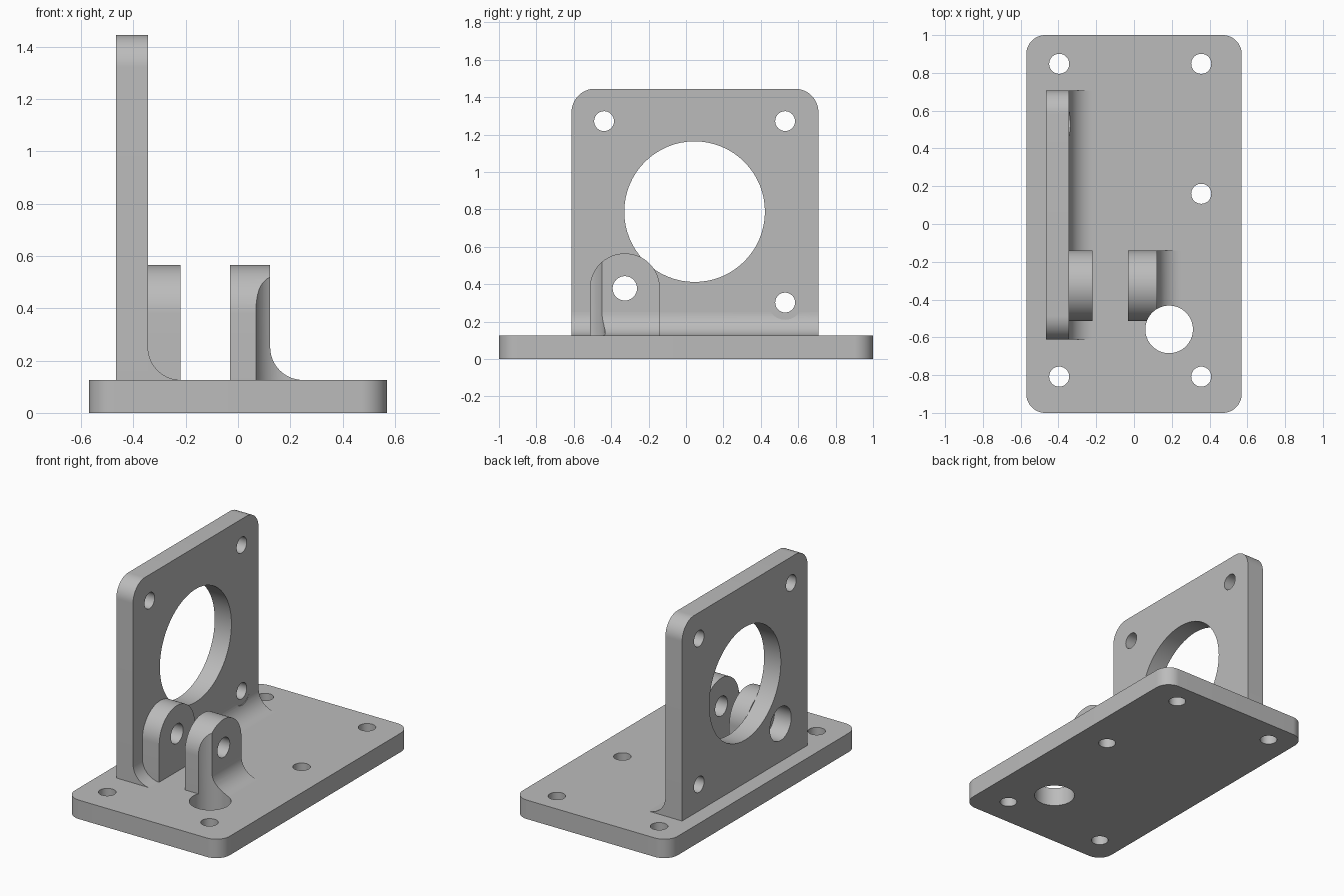
import bpy
import bmesh
from math import cos, sin, radians, pi

if "Cube" in bpy.data.objects:
    bpy.data.objects.remove(bpy.data.objects["Cube"])

grey = bpy.data.materials.new("plain grey")
grey.use_nodes = True
COLOUR = (0.5, 0.5, 0.5, 1)
grey.diffuse_color = COLOUR
grey.node_tree.nodes["Principled BSDF"].inputs["Base Color"].default_value = COLOUR


def arc(u, v, r, start, end, steps=16):
    """Points on an arc, angles in degrees."""
    angles = [radians(start + (end - start) * i / steps) for i in range(steps + 1)]
    return [(u + r * cos(a), v + r * sin(a)) for a in angles]


def place(axis, u, v, d):
    return {"x": (d, u, v), "y": (u, d, v), "z": (u, v, d)}[axis]


def extrude(name, outline, axis, low, high):
    """Solid made by sweeping a flat outline along one axis."""
    bm = bmesh.new()
    face = bm.faces.new([bm.verts.new(place(axis, u, v, low)) for u, v in outline])
    moved = bmesh.ops.extrude_face_region(bm, geom=[face])["geom"]
    verts = [g for g in moved if isinstance(g, bmesh.types.BMVert)]
    bmesh.ops.translate(bm, verts=verts, vec=place(axis, 0, 0, high - low))
    bmesh.ops.recalc_face_normals(bm, faces=bm.faces)
    mesh = bpy.data.meshes.new(name)
    bm.to_mesh(mesh)
    bm.free()
    mesh.materials.append(grey)
    obj = bpy.data.objects.new(name, mesh)
    bpy.context.collection.objects.link(obj)
    return obj


def drill(obj, axis, u, v, r, low=-3, high=3):
    """Cut a round hole through a part."""
    ring = arc(u, v, r, 0, 360, 64)[:-1]
    cutter = extrude("hole_cutter", ring, axis, low, high)
    mod = obj.modifiers.new("hole", "BOOLEAN")
    mod.operation, mod.solver, mod.object = "DIFFERENCE", "EXACT", cutter
    bpy.context.view_layer.update()
    graph = bpy.context.evaluated_depsgraph_get()
    cut = bpy.data.meshes.new_from_object(obj.evaluated_get(graph))
    obj.modifiers.clear()
    obj.data = cut
    bpy.data.objects.remove(cutter)


BASE_TOP = 0.126
FILLET = 0.125
SCREW = 0.053
WALL_OUT, WALL_IN = -0.467, -0.344
WALL_FRONT, WALL_BACK, WALL_TOP = -0.612, 0.708, 1.445
LUG_Y, LUG_Z, LUG_R, PIN_R = -0.327, 0.378, 0.187, 0.065
ACCESS = (0.186, -0.558, 0.126)


def fillet(name, x, front, back):
    """Concave strip blending a wall at x into the base."""
    curve = arc(x + FILLET, BASE_TOP + FILLET, FILLET, 180, 270)
    return extrude(name, [(x, BASE_TOP)] + curve, "y", front, back)


def lug(name, low, high):
    """Round-topped ear with a pin hole."""
    outline = [(LUG_Y - LUG_R, BASE_TOP), (LUG_Y + LUG_R, BASE_TOP)]
    outline += arc(LUG_Y, LUG_Z, LUG_R, 0, 180, 32)
    obj = extrude(name, outline, "x", low, high)
    drill(obj, "x", LUG_Y, LUG_Z, PIN_R)
    return obj


# Base plate with rounded corners, screw holes and the access hole
HX, HY, CORNER = 0.57, 1.0, 0.1
corners = [(1, 1, 0), (-1, 1, 90), (-1, -1, 180), (1, -1, 270)]
outline = []
for sx, sy, a in corners:
    outline += arc(sx * (HX - CORNER), sy * (HY - CORNER), CORNER, a, a + 90)
base = extrude("base_plate", outline, "z", 0, BASE_TOP)
for x, y in [(-0.396, 0.848), (0.356, 0.848), (0.356, 0.16),
             (-0.396, -0.808), (0.356, -0.808)]:
    drill(base, "z", x, y, SCREW)
drill(base, "z", *ACCESS)

# Upright wall with the large opening, screw holes and pin-head bore
R = 0.125
outline = [(WALL_FRONT, BASE_TOP), (WALL_BACK, BASE_TOP)]
outline += arc(WALL_BACK - R, WALL_TOP - R, R, 0, 90)
outline += arc(WALL_FRONT + R, WALL_TOP - R, R, 90, 180)
wall = extrude("upright_wall", outline, "x", WALL_OUT, WALL_IN)
drill(wall, "x", 0.046, 0.788, 0.376)
for y, z in [(-0.438, 1.272), (0.53, 1.272), (0.53, 0.302)]:
    drill(wall, "x", y, z, SCREW)
drill(wall, "x", LUG_Y, LUG_Z, 0.112)

# Fillet under the wall, relieved around the low screw hole
wall_fillet = fillet("wall_fillet", WALL_IN, WALL_FRONT, WALL_BACK)
drill(wall_fillet, "x", 0.53, 0.302, 0.092)

# Pair of pin lugs; the outer one is notched by the access hole
inner_lug = lug("inner_lug", WALL_IN, -0.22)
outer_lug = lug("outer_lug", -0.031, 0.123)
lug_fillet = fillet("outer_lug_fillet", 0.123, LUG_Y - LUG_R, LUG_Y + LUG_R)
for part in (outer_lug, lug_fillet):
    drill(part, "z", *ACCESS)

# Smooth the round surfaces and keep the edges crisp
bpy.ops.object.select_all(action="DESELECT")
for part in (base, wall, wall_fillet, inner_lug, outer_lug, lug_fillet):
    part.select_set(True)
bpy.context.view_layer.objects.active = base
bpy.ops.object.shade_smooth_by_angle(angle=pi / 6)
